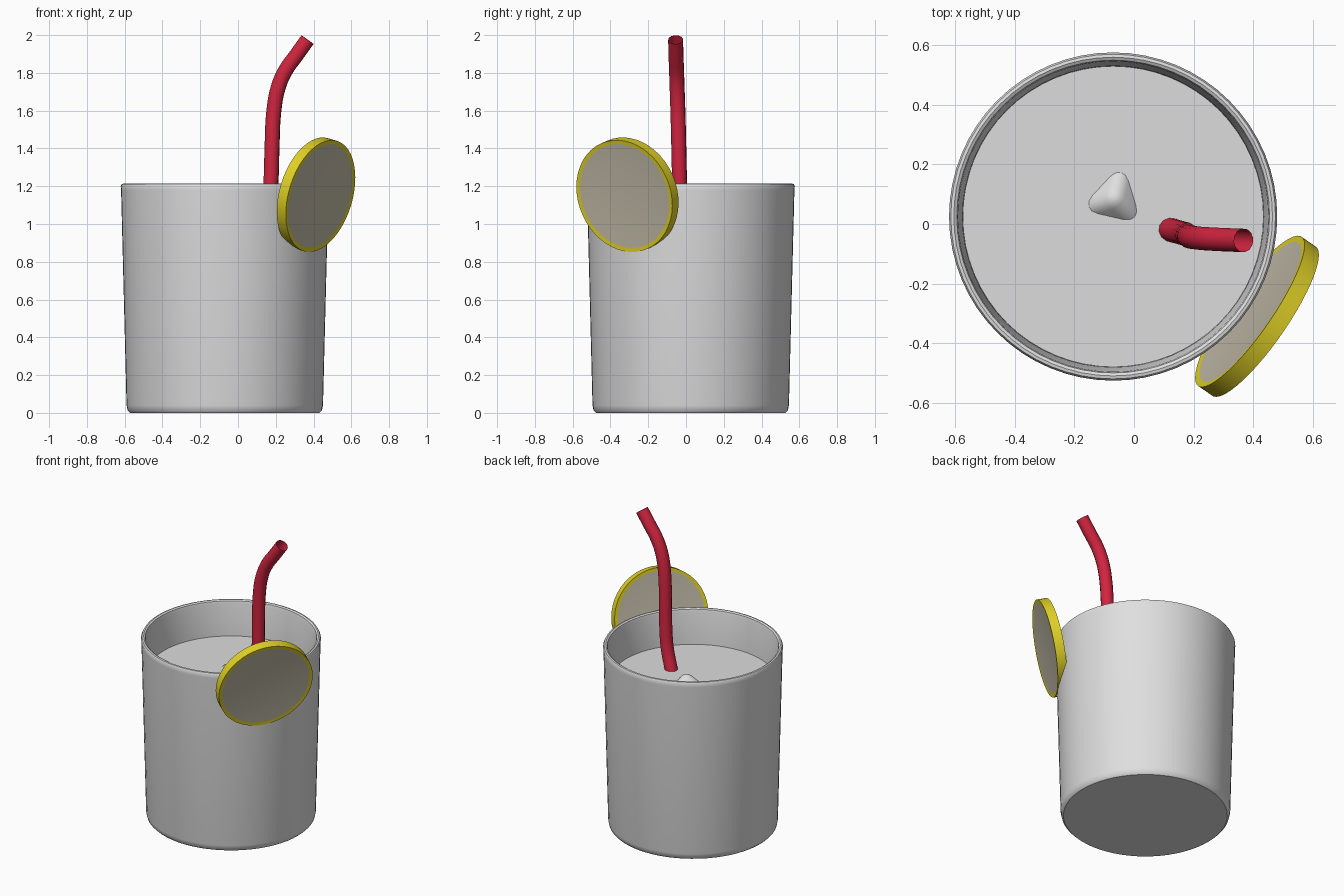
import bpy, bmesh, math
from mathutils import Vector

if "Cube" in bpy.data.objects:
    bpy.data.objects.remove(bpy.data.objects["Cube"])

CX, CY = -0.07, 0.025          # axis of the glass


def material(name, rgb):
    m = bpy.data.materials.new(name)
    m.diffuse_color = (*rgb, 1)
    m.use_nodes = True
    m.node_tree.nodes["Principled BSDF"].inputs["Base Color"].default_value = m.diffuse_color
    return m


GLASS = material("pale_grey", (0.74, 0.74, 0.74))
LIQUID = material("liquid_grey", (0.72, 0.72, 0.72))
RIND = material("rind_yellow", (0.75, 0.64, 0.02))
PULP = material("pulp_beige", (0.54, 0.50, 0.39))
RED = material("straw_red", (0.64, 0.018, 0.05))


def finish(bm, name, mats, angle=35):
    bmesh.ops.recalc_face_normals(bm, faces=bm.faces)
    me = bpy.data.meshes.new(name)
    bm.to_mesh(me)
    bm.free()
    ob = bpy.data.objects.new(name, me)
    bpy.context.collection.objects.link(ob)
    for m in mats:
        me.materials.append(m)
    bpy.ops.object.select_all(action='DESELECT')
    ob.select_set(True)
    bpy.context.view_layer.objects.active = ob
    bpy.ops.object.shade_smooth_by_angle(angle=math.radians(angle))
    return ob


def lathe(name, profile, mat, steps=64):
    """Spin an (r, z) profile about the vertical axis."""
    bm = bmesh.new()
    vs = [bm.verts.new((r, 0, z)) for r, z in profile]
    es = [bm.edges.new(p) for p in zip(vs, vs[1:])]
    bmesh.ops.spin(bm, geom=vs + es, cent=(0, 0, 0), axis=(0, 0, 1),
                   angle=math.tau, steps=steps)
    bmesh.ops.remove_doubles(bm, verts=bm.verts, dist=1e-4)
    ob = finish(bm, name, [mat])
    ob.location = (CX, CY, 0)
    return ob


# Tapered tumbler with a rounded rim and bevelled foot
lathe("glass", [(0, 0), (0.502, 0), (0.514, 0.012), (0.52, 0.04),
                (0.549, 1.18), (0.551, 1.20), (0.545, 1.212), (0.535, 1.214),
                (0.525, 1.208), (0.521, 1.19), (0.506, 0.98),
                (0.48, 0.08), (0.46, 0.06), (0, 0.06)], GLASS)

# Drink filling the glass
lathe("liquid", [(0, 0.065), (0.455, 0.065), (0.479, 0.09),
                 (0.505, 0.98), (0, 0.98)], LIQUID)

# Rounded ice cube, one corner poking through the surface
bm = bmesh.new()
bmesh.ops.create_cube(bm, size=0.26)
bmesh.ops.bevel(bm, geom=bm.edges[:], offset=0.045, segments=4,
                profile=0.5, affect='EDGES')
ice = finish(bm, "ice_cube", [GLASS], 60)
ice.rotation_mode = 'QUATERNION'
corner_up = Vector((1, 1, 1)).rotation_difference(Vector((0, 0, 1)))
heading = Vector((1, 0, 0))
heading.rotate(corner_up)
turn = math.radians(137 + 180) - math.atan2(heading.y, heading.x)
spin = Vector((0, 0, 1))
from mathutils import Quaternion
ice.rotation_quaternion = Quaternion(spin, turn + math.pi) @ corner_up
ice.location = (-0.065, 0.085, 0.842)

# Open bent drinking straw
path = [(0.10, -0.01, 0.90), (0.125, -0.02, 0.98), (0.16, -0.03, 1.10),
        (0.174, -0.034, 1.22), (0.18, -0.038, 1.40), (0.19, -0.043, 1.60),
        (0.212, -0.047, 1.72), (0.25, -0.05, 1.81), (0.31, -0.053, 1.895),
        (0.368, -0.055, 1.976)]
cu = bpy.data.curves.new("straw", 'CURVE')
cu.dimensions = '3D'
cu.bevel_depth = 0.04
cu.bevel_resolution = 4
cu.resolution_u = 4
sp = cu.splines.new('BEZIER')
sp.bezier_points.add(len(path) - 1)
for p, co in zip(sp.bezier_points, path):
    p.co = co
    p.handle_left_type = p.handle_right_type = 'AUTO'
cu.materials.append(RED)
straw = bpy.data.objects.new("straw", cu)
bpy.context.collection.objects.link(straw)

# Citrus slice: short cylinder with inset pulp on both faces
bm = bmesh.new()
bmesh.ops.create_cone(bm, cap_ends=True, segments=48, radius1=0.305,
                      radius2=0.305, depth=0.06)
caps = [f for f in bm.faces if abs(f.normal.z) > 0.9]
bmesh.ops.inset_individual(bm, faces=caps, thickness=0.022, depth=-0.003)
for f in caps:
    f.material_index = 1
fruit = finish(bm, "citrus_slice", [RIND, PULP])
fruit.rotation_mode = 'QUATERNION'
fruit.rotation_quaternion = Vector((0, 0, 1)).rotation_difference(
    Vector((0.797, -0.553, -0.24)))
fruit.location = (0.413, -0.31, 1.155)
